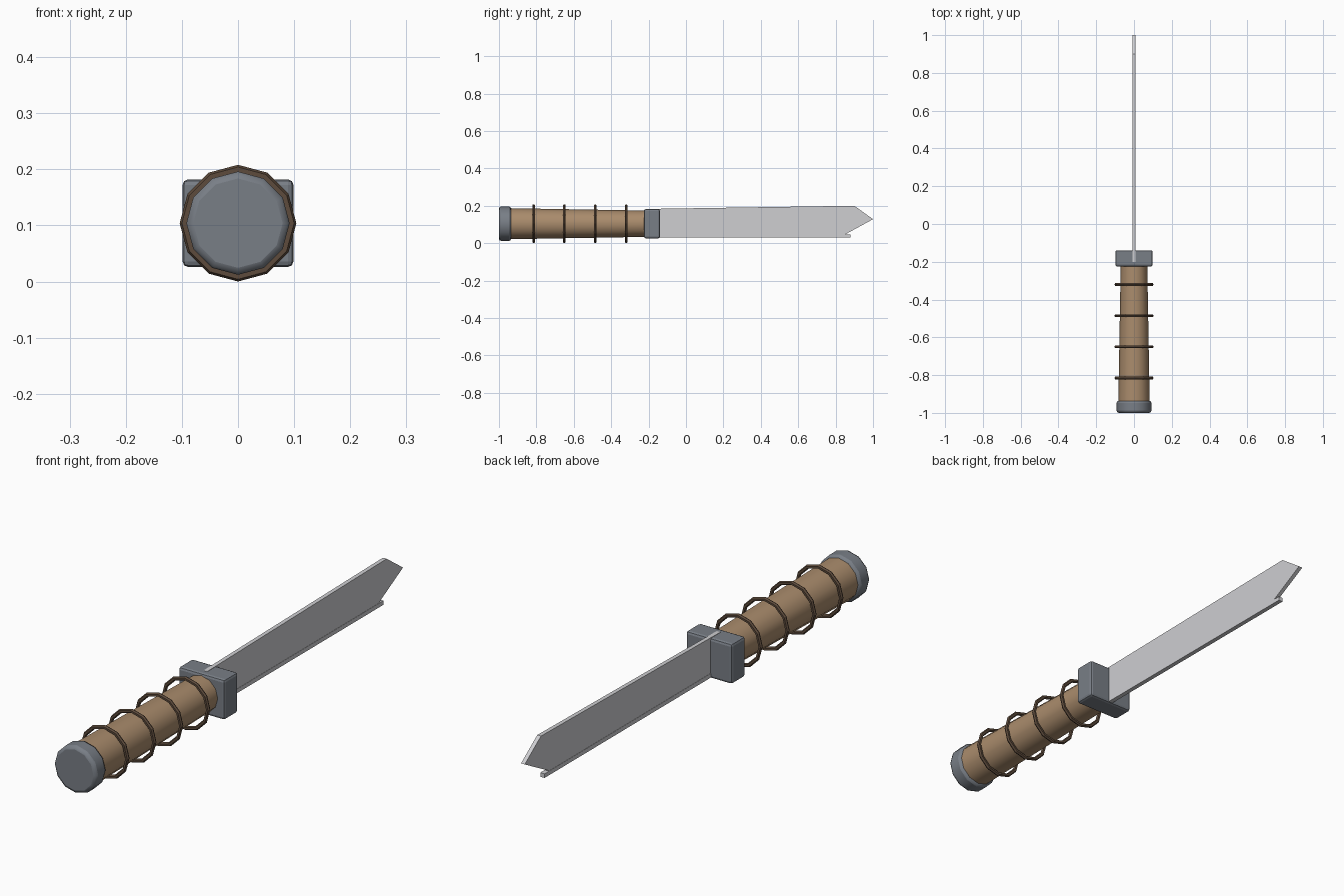
import bpy, bmesh, math
from mathutils import Matrix

if "Cube" in bpy.data.objects:
    bpy.data.objects.remove(bpy.data.objects["Cube"], do_unlink=True)

AXIS_Z = 0.104   # height of the handle axis
SIDES = 12


def material(name, rgb):
    m = bpy.data.materials.new(name)
    m.use_nodes = True
    m.diffuse_color = (*rgb, 1)
    m.node_tree.nodes["Principled BSDF"].inputs["Base Color"].default_value = (*rgb, 1)
    return m


steel = material("bright steel", (0.62, 0.62, 0.64))
iron = material("dark iron", (0.19, 0.21, 0.24))
wood = material("brown wood", (0.40, 0.26, 0.15))
leather = material("dark leather", (0.11, 0.07, 0.045))


def add_object(name, bm, mat, bevel=0.0, segments=2, smooth=False):
    bmesh.ops.recalc_face_normals(bm, faces=bm.faces)
    mesh = bpy.data.meshes.new(name)
    bm.to_mesh(mesh)
    bm.free()
    mesh.materials.append(mat)
    ob = bpy.data.objects.new(name, mesh)
    bpy.context.collection.objects.link(ob)
    if bevel:
        mod = ob.modifiers.new("bevel", "BEVEL")
        mod.width = bevel
        mod.segments = segments
        mod.limit_method = "ANGLE"
        mod.angle_limit = math.radians(45)
    if smooth:
        bpy.ops.object.select_all(action="DESELECT")
        ob.select_set(True)
        bpy.context.view_layer.objects.active = ob
        bpy.ops.object.shade_smooth_by_angle(angle=math.radians(35))
    return ob


def along_y(name, y0, y1, r0, r1, mat, **kw):
    """Tapered cylinder lying along y, with a corner pointing up."""
    bm = bmesh.new()
    bmesh.ops.create_cone(bm, cap_ends=True, segments=SIDES,
                          radius1=r0, radius2=r1, depth=y1 - y0,
                          matrix=Matrix.Translation((0, (y0 + y1) / 2, AXIS_Z))
                          @ Matrix.Rotation(-math.pi / 2, 4, "X"))
    return add_object(name, bm, mat, **kw)


def box(name, size, centre, mat, **kw):
    bm = bmesh.new()
    bmesh.ops.create_cube(bm, size=1, matrix=Matrix.Translation(centre)
                          @ Matrix.Diagonal((*size, 1)))
    return add_object(name, bm, mat, **kw)


def ring(name, y, major, minor, mat):
    """Faceted torus around the handle."""
    bm = bmesh.new()
    loops = []
    for i in range(SIDES):
        a = math.tau * i / SIDES
        loop = []
        for j in range(6):
            b = math.tau * j / 6
            r = major + minor * math.cos(b)
            loop.append(bm.verts.new((r * math.cos(a), y + minor * math.sin(b),
                                      AXIS_Z + r * math.sin(a))))
        loops.append(loop)
    for i in range(SIDES):
        p, q = loops[i], loops[(i + 1) % SIDES]
        for j in range(6):
            k = (j + 1) % 6
            bm.faces.new((p[j], p[k], q[k], q[j]))
    return add_object(name, bm, mat)


def plate(name, outline, thickness, mat):
    """Extrude a (y, z) outline symmetrically across x."""
    bm = bmesh.new()
    face = bm.faces.new([bm.verts.new((-thickness / 2, y, z)) for y, z in outline])
    out = bmesh.ops.extrude_face_region(bm, geom=[face])
    moved = [v for v in out["geom"] if isinstance(v, bmesh.types.BMVert)]
    bmesh.ops.translate(bm, verts=moved, vec=(thickness, 0, 0))
    return add_object(name, bm, mat)


# Handle parts
along_y("pommel", -1.0, -0.935, 0.092, 0.092, iron, bevel=0.012, smooth=True)
along_y("handle", -0.95, -0.2, 0.083, 0.07, wood, smooth=True)
for n in range(4):
    ring(f"grip_ring_{n + 1}", -0.815 + 0.165 * n, 0.096, 0.008, leather)

# Guard
box("guard", (0.198, 0.086, 0.156), (0, -0.182, AXIS_Z), iron, bevel=0.01)

# Blade with angled tip, and the edge strip that runs under it
plate("blade", [(-0.2, 0.04), (0.85, 0.04), (0.853, 0.048), (1.0, 0.128),
                (0.9, 0.2), (-0.2, 0.183)], 0.016, steel)
box("edge_strip", (0.018, 1.08, 0.016), (0, 0.34, 0.038), steel)
